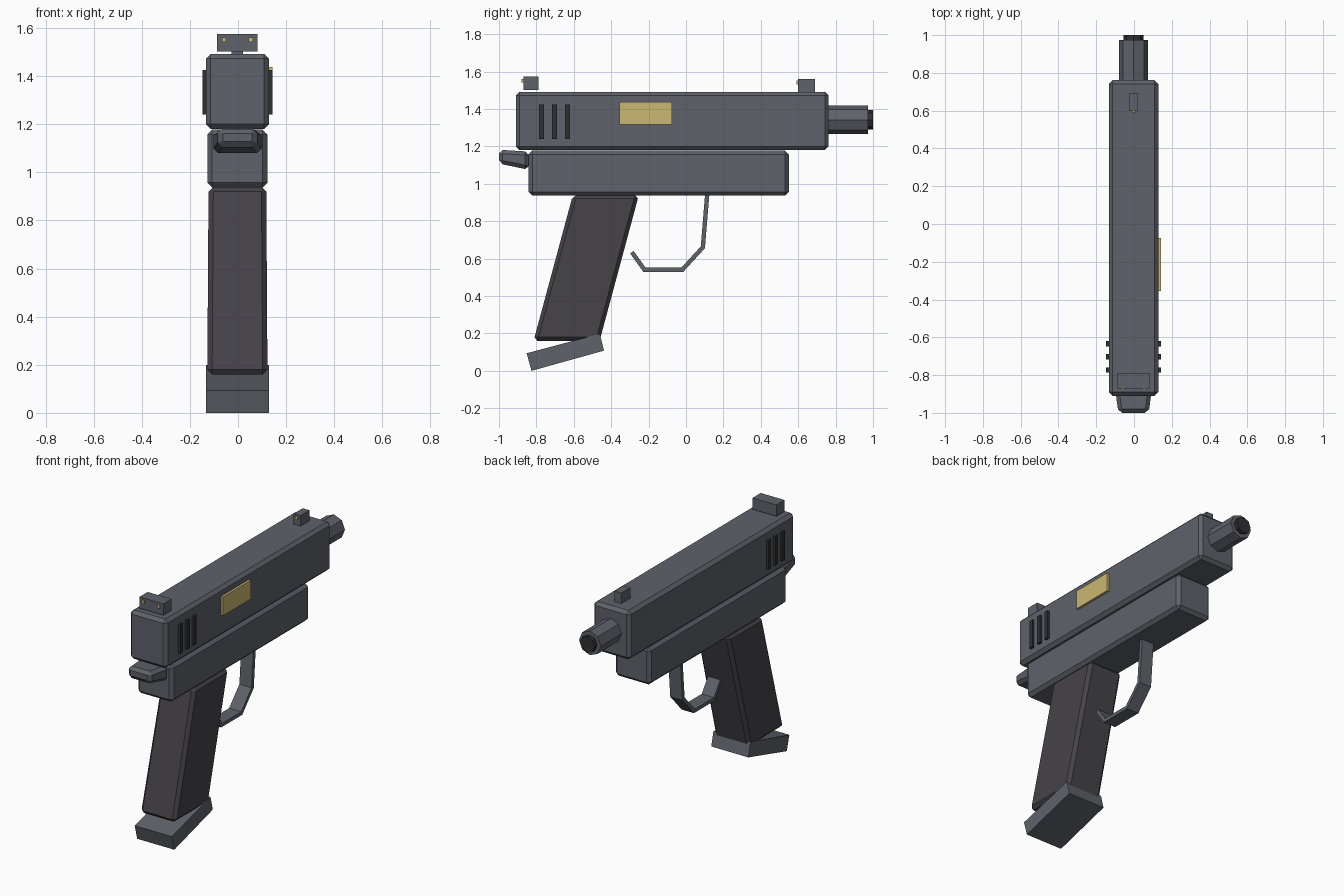
import bpy, bmesh, math

if "Cube" in bpy.data.objects:
    bpy.data.objects.remove(bpy.data.objects["Cube"])

XC = -0.0025  # shared centre plane


def material(name, rgb):
    m = bpy.data.materials.new(name)
    m.diffuse_color = (*rgb, 1)
    m.use_nodes = True
    m.node_tree.nodes["Principled BSDF"].inputs["Base Color"].default_value = m.diffuse_color
    return m


STEEL = material("steel_grey", (0.112, 0.122, 0.143))
GRIP = material("grip_charcoal", (0.060, 0.056, 0.064))
DARK = material("dark_metal", (0.030, 0.030, 0.034))
BRASS = material("brass", (0.60, 0.48, 0.17))


def finish(name, bm, mat, bevel=0):
    bmesh.ops.recalc_face_normals(bm, faces=bm.faces)
    me = bpy.data.meshes.new(name)
    bm.to_mesh(me)
    bm.free()
    me.materials.append(mat)
    ob = bpy.data.objects.new(name, me)
    bpy.context.collection.objects.link(ob)
    if bevel:
        mod = ob.modifiers.new("Bevel", 'BEVEL')
        mod.width = bevel
        mod.segments = 1
        mod.limit_method = 'NONE'
    return ob


def slab(name, profile, half, mat, bevel=0, xc=XC):
    """Side profile of (y, z) points spanned in x; half is one or a list of half widths."""
    if not isinstance(half, (list, tuple)):
        half = [half] * len(profile)
    bm = bmesh.new()
    left = [bm.verts.new((xc - h, y, z)) for (y, z), h in zip(profile, half)]
    right = [bm.verts.new((xc + h, y, z)) for (y, z), h in zip(profile, half)]
    bm.faces.new(left)
    bm.faces.new(right)
    n = len(profile)
    for i in range(n):
        j = (i + 1) % n
        bm.faces.new((left[i], left[j], right[j], right[i]))
    return finish(name, bm, mat, bevel)


def box(name, y0, y1, z0, z1, half, mat, bevel=0, xc=XC):
    return slab(name, [(y0, z0), (y1, z0), (y1, z1), (y0, z1)], half, mat, bevel, xc)


def octagon_tube(name, y0, y1, z, r, mat):
    bm = bmesh.new()
    rings = [[bm.verts.new((XC + r * math.cos(i * math.pi / 4), y,
                            z + r * math.sin(i * math.pi / 4))) for i in range(8)]
             for y in (y0, y1)]
    for ring in rings:
        bm.faces.new(ring)
    for i in range(8):
        j = (i + 1) % 8
        bm.faces.new((rings[0][i], rings[0][j], rings[1][j], rings[1][i]))
    return finish(name, bm, mat)


# Main bodies
box("slide", -0.91, 0.762, 1.18, 1.492, 0.131, STEEL, 0.02)
box("frame", -0.842, 0.55, 0.937, 1.177, 0.125, STEEL, 0.02)

# Raked grip and its base plate
slab("grip", [(-0.815, 0.16), (-0.462, 0.16), (-0.252, 0.94), (-0.605, 0.94)],
     [0.125, 0.125, 0.12, 0.12], GRIP, 0.02)
slab("magazine_base", [(-0.826, 0.0), (-0.438, 0.108), (-0.461, 0.198), (-0.852, 0.094)],
     0.131, STEEL)

# Tapered tang behind the frame
slab("rear_tang", [(-1.0, 1.108), (-0.84, 1.075), (-0.84, 1.172), (-1.0, 1.182)],
     [0.08, 0.102, 0.102, 0.08], STEEL, 0.02)

# Barrel and muzzle
octagon_tube("barrel", 0.74, 0.973, 1.342, 0.077, STEEL)
octagon_tube("muzzle", 0.96, 1.0, 1.342, 0.052, DARK)

# Sights with marker dots
box("rear_sight", -0.87, -0.788, 1.501, 1.574, 0.084, STEEL)
box("front_sight", 0.60, 0.69, 1.485, 1.56, 0.024, STEEL)
for s in (-1, 1):
    box("rear_sight_dot", -0.879, -0.869, 1.541, 1.561, 0.009, BRASS, xc=XC + s * 0.056)
box("front_sight_dot", 0.591, 0.601, 1.531, 1.551, 0.009, BRASS)

# Ejection port plate on the right
box("port_plate", -0.355, -0.075, 1.318, 1.438, 0.0075, BRASS, xc=0.1355)

# Grip ribs on both sides of the slide
for s in (-1, 1):
    for y in (-0.773, -0.703, -0.634):
        box("slide_rib", y - 0.0135, y + 0.0135, 1.24, 1.425, 0.0125, DARK,
            xc=XC + s * 0.133)

# Trigger guard: flat strip offset along a bent path
path = [(0.114, 0.95), (0.090, 0.66), (-0.020, 0.540), (-0.222, 0.540), (-0.289, 0.634)]
T = 0.0115
inner, outer = [], []
for i, (y, z) in enumerate(path):
    normals = []
    for a, b in ((i - 1, i), (i, i + 1)):
        if a >= 0 and b < len(path):
            dy, dz = path[b][0] - path[a][0], path[b][1] - path[a][1]
            d = math.hypot(dy, dz)
            normals.append((-dz / d, dy / d))
    ny = sum(n[0] for n in normals)
    nz = sum(n[1] for n in normals)
    d = math.hypot(ny, nz)
    ny, nz = ny / d, nz / d
    k = T / (ny * normals[0][0] + nz * normals[0][1])
    outer.append((y + ny * k, z + nz * k))
    inner.append((y - ny * k, z - nz * k))
bm = bmesh.new()
rows = [[bm.verts.new((XC + x, y, z)) for x, (y, z) in
         ((-0.043, o), (0.043, o), (0.043, n), (-0.043, n))] for o, n in zip(outer, inner)]
for a, b in zip(rows, rows[1:]):
    for i in range(4):
        j = (i + 1) % 4
        bm.faces.new((a[i], a[j], b[j], b[i]))
bm.faces.new(rows[0])
bm.faces.new(rows[-1])
finish("trigger_guard", bm, STEEL)
